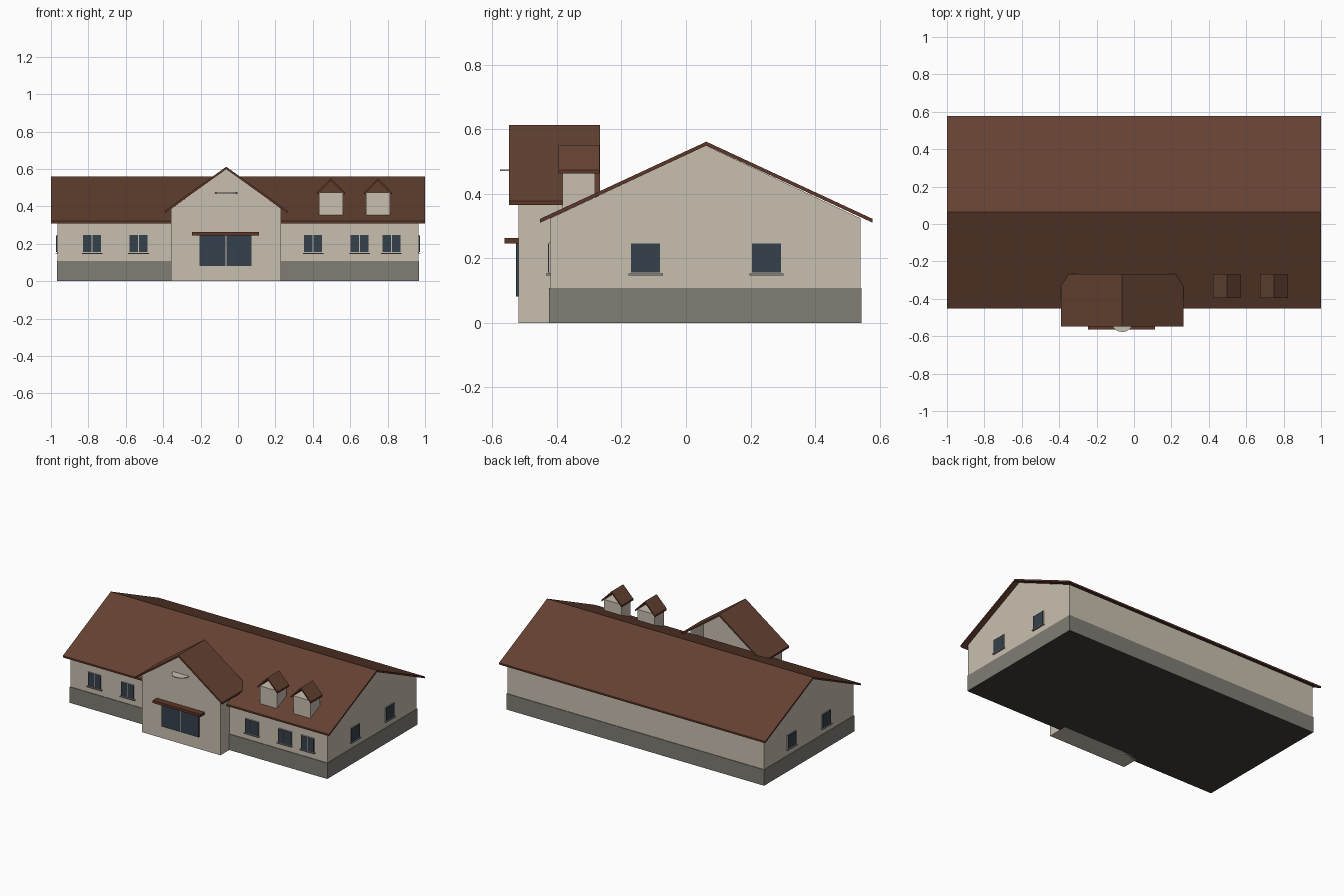
import bpy, bmesh, math

if "Cube" in bpy.data.objects:
    bpy.data.objects.remove(bpy.data.objects["Cube"])


def material(name, r, g, b):
    m = bpy.data.materials.new(name)
    m.diffuse_color = (r, g, b, 1)
    m.use_nodes = True
    m.node_tree.nodes["Principled BSDF"].inputs["Base Color"].default_value = m.diffuse_color
    return m


CREAM = material("cream_render", 0.578, 0.521, 0.429)
STONE = material("grey_stone", 0.216, 0.205, 0.178)
ROOF = material("brown_roof", 0.127, 0.053, 0.032)
TRIM = material("dark_brown_trim", 0.112, 0.037, 0.021)
GLASS = material("dark_glass", 0.036, 0.053, 0.072)
SILL = material("grey_sill", 0.25, 0.24, 0.23)
BASE = material("dark_base", 0.05, 0.048, 0.043)


def finish(name, bm, *mats):
    bmesh.ops.recalc_face_normals(bm, faces=bm.faces)
    mesh = bpy.data.meshes.new(name)
    bm.to_mesh(mesh)
    bm.free()
    for m in mats:
        mesh.materials.append(m)
    ob = bpy.data.objects.new(name, mesh)
    bpy.context.collection.objects.link(ob)
    return ob


def prism(name, profile, axis, a, b, *mats, rule=None, drop=None):
    """Extrude a (horizontal, z) profile along x or y from a to b."""
    def place(h, z, d):
        return (d, h, z) if axis == 'x' else (h, d, z)
    bm = bmesh.new()
    rings = [[bm.verts.new(place(h, z, d)) for h, z in profile] for d in (a, b)]
    n = len(profile)
    for r in rings:
        bm.faces.new(r)
    for i in range(n):
        j = (i + 1) % n
        bm.faces.new((rings[0][i], rings[0][j], rings[1][j], rings[1][i]))
    bmesh.ops.recalc_face_normals(bm, faces=bm.faces)
    bm.normal_update()
    if rule:
        for f in bm.faces:
            f.material_index = rule(f.normal)
    if drop:
        bmesh.ops.delete(bm, geom=[f for f in bm.faces if drop(f.normal)], context='FACES_ONLY')
        mesh_ob_bm = bm
        mesh = bpy.data.meshes.new(name)
        mesh_ob_bm.to_mesh(mesh)
        bm.free()
        for m in mats:
            mesh.materials.append(m)
        ob = bpy.data.objects.new(name, mesh)
        bpy.context.collection.objects.link(ob)
        return ob
    return finish(name, bm, *mats)


def box(name, x, y, z, *mats, rule=None):
    return prism(name, [(x[0], z[0]), (x[1], z[0]), (x[1], z[1]), (x[0], z[1])],
                 'y', y[0], y[1], *mats, rule=rule)


def gable_roof(name, mid, half, eave, ridge, thick, axis, a, b):
    """Folded roof slab; vertical edges become dark trim."""
    prof = [(mid - half, eave), (mid, ridge), (mid + half, eave),
            (mid + half, eave - thick), (mid, ridge - thick), (mid - half, eave - thick)]
    return prism(name, prof, axis, a, b, ROOF, TRIM,
                 rule=lambda n: 1 if abs(n.z) < 0.3 else 0)


# Main hall: plinth, walls with gable ends, roof
box("plinth", (-0.968, 0.968), (-0.424, 0.544), (0, 0.108), STONE, BASE,
    rule=lambda n: 1 if n.z < -0.5 else 0)
prism("main_walls", [(-0.42, 0.1), (0.54, 0.1), (0.54, 0.324), (0.062, 0.549), (-0.42, 0.324)],
      'x', -0.965, 0.965, CREAM)
gable_roof("main_roof", 0.063, 0.515, 0.322, 0.561, 0.012, 'x', -1, 1)

# Entrance wing: shell left open at the back, where it runs into the main roof
WX = -0.063
prism("wing_walls", [(WX - 0.294, 0), (WX + 0.294, 0), (WX + 0.294, 0.388),
                     (WX, 0.6), (WX - 0.294, 0.388)],
      'y', -0.519, -0.38, CREAM,
      drop=lambda n: n.y > 0.5 or 0.3 < n.z)
gable_roof("wing_roof", WX, 0.327, 0.378, 0.612, 0.013, 'y', -0.549, -0.266)

# Entrance glazing, canopy and the round ledge in the gable
for i, (a, b) in enumerate([(-0.205, -0.067), (-0.062, 0.073)]):
    box(f"door_glass_{i}", (a, b), (-0.526, -0.518), (0.082, 0.246), GLASS)
box("door_mullion", (-0.067, -0.062), (-0.525, -0.518), (0.082, 0.246), CREAM)
box("door_canopy", (-0.247, 0.112), (-0.563, -0.515), (0.245, 0.262), TRIM)
bm = bmesh.new()
bmesh.ops.create_cone(bm, cap_ends=True, segments=24, radius1=0.06, radius2=0.06, depth=0.005)
bmesh.ops.translate(bm, verts=bm.verts, vec=(WX, -0.517, 0.472))
finish("gable_ledge", bm, CREAM)

# Front windows: frame, two panes, sill
for i, c in enumerate([-0.78, -0.532, 0.402, 0.65, 0.82]):
    box(f"front_frame_{i}", (c - 0.05, c + 0.05), (-0.425, -0.418), (0.152, 0.248), CREAM)
    for s in (-1, 1):
        a, b = sorted((c + s * 0.003, c + s * 0.048))
        box(f"front_pane_{i}_{s}", (a, b), (-0.428, -0.419), (0.155, 0.246), GLASS)
    box(f"front_sill_{i}", (c - 0.055, c + 0.055), (-0.434, -0.418), (0.146, 0.152), SILL)

# Side windows, same on both ends
for s in (-1, 1):
    def span(d):
        return sorted((s * 0.963, s * (0.965 + d)))
    for i, c in enumerate([-0.125, 0.249]):
        box(f"side_frame_{i}_{s}", span(0.004), (c - 0.048, c + 0.048), (0.152, 0.248), CREAM)
        box(f"side_pane_{i}_{s}", span(0.007), (c - 0.045, c + 0.045), (0.155, 0.245), GLASS)
        box(f"side_sill_{i}_{s}", span(0.012), (c - 0.053, c + 0.053), (0.147, 0.152), SILL)

# Dormers: plain boxes under small open-ended roofs
for i, c in enumerate([0.497, 0.748]):
    box(f"dormer_box_{i}", (c - 0.064, c + 0.064), (-0.383, -0.282), (0.34, 0.474), CREAM)
    gable_roof(f"dormer_roof_{i}", c, 0.075, 0.474, 0.551, 0.012, 'y', -0.395, -0.268)
